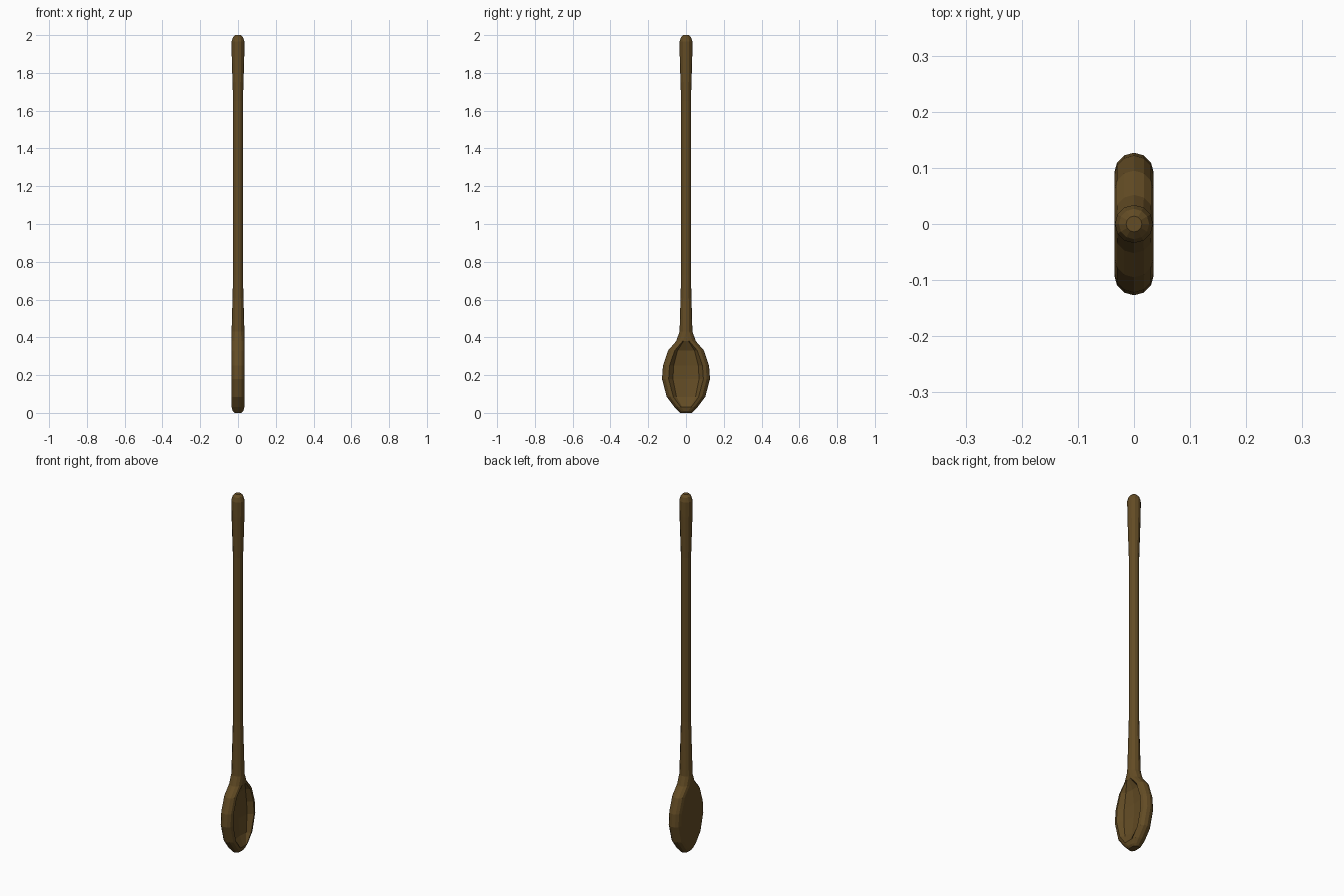
import bpy, bmesh
from math import sin, cos, pi

if "Cube" in bpy.data.objects:
    bpy.data.objects.remove(bpy.data.objects["Cube"])

# Stations up the spoon: z, edge radius, half width in y, bowl hollow depth
stations = [
    (0.000, 0.018, 0.030, 0), (0.010, 0.028, 0.040, 0), (0.032, 0.034, 0.062, 0),
    (0.085, 0.035, 0.102, 0.024), (0.180, 0.035, 0.127, 0.034), (0.250, 0.035, 0.122, 0.034),
    (0.330, 0.035, 0.095, 0.026), (0.380, 0.035, 0.052, 0), (0.430, 0.034, 0.034, 0),
    (0.570, 0.030, 0.030, 0), (0.730, 0.026, 0.026, 0), (1.650, 0.026, 0.026, 0),
    (1.880, 0.033, 0.033, 0), (1.965, 0.034, 0.034, 0), (1.988, 0.027, 0.027, 0),
    (2.000, 0.014, 0.014, 0),
]
SEG = 6


def section(z, r, half, depth):
    """Stadium outline with a hollow pressed into its +x side."""
    w = half - r
    pts = []
    for s in (1, -1):
        for i in range(SEG + 1):
            a = pi * i / SEG
            pts.append((s * r * cos(a), s * (w + r * sin(a)), z))
    for k in (-0.75, 0, 0.75):
        pts.append((r - depth * (1 if k == 0 else 0.8), k * w, z))
    return pts


# Spoon: lofted sections
bm = bmesh.new()
rings = [[bm.verts.new(p) for p in section(*s)] for s in stations]
for a, b in zip(rings, rings[1:]):
    n = len(a)
    for i in range(n):
        j = (i + 1) % n
        bm.faces.new((a[i], a[j], b[j], b[i]))
bm.faces.new(rings[0])
bm.faces.new(rings[-1])
bmesh.ops.remove_doubles(bm, verts=bm.verts, dist=0.0005)
bmesh.ops.recalc_face_normals(bm, faces=bm.faces)

mesh = bpy.data.meshes.new("wooden_spoon")
bm.to_mesh(mesh)
bm.free()
spoon = bpy.data.objects.new("wooden_spoon", mesh)
bpy.context.collection.objects.link(spoon)

wood = bpy.data.materials.new("dark_wood")
wood.diffuse_color = (0.125, 0.072, 0.018, 1)
wood.use_nodes = True
wood.node_tree.nodes["Principled BSDF"].inputs["Base Color"].default_value = wood.diffuse_color
mesh.materials.append(wood)
